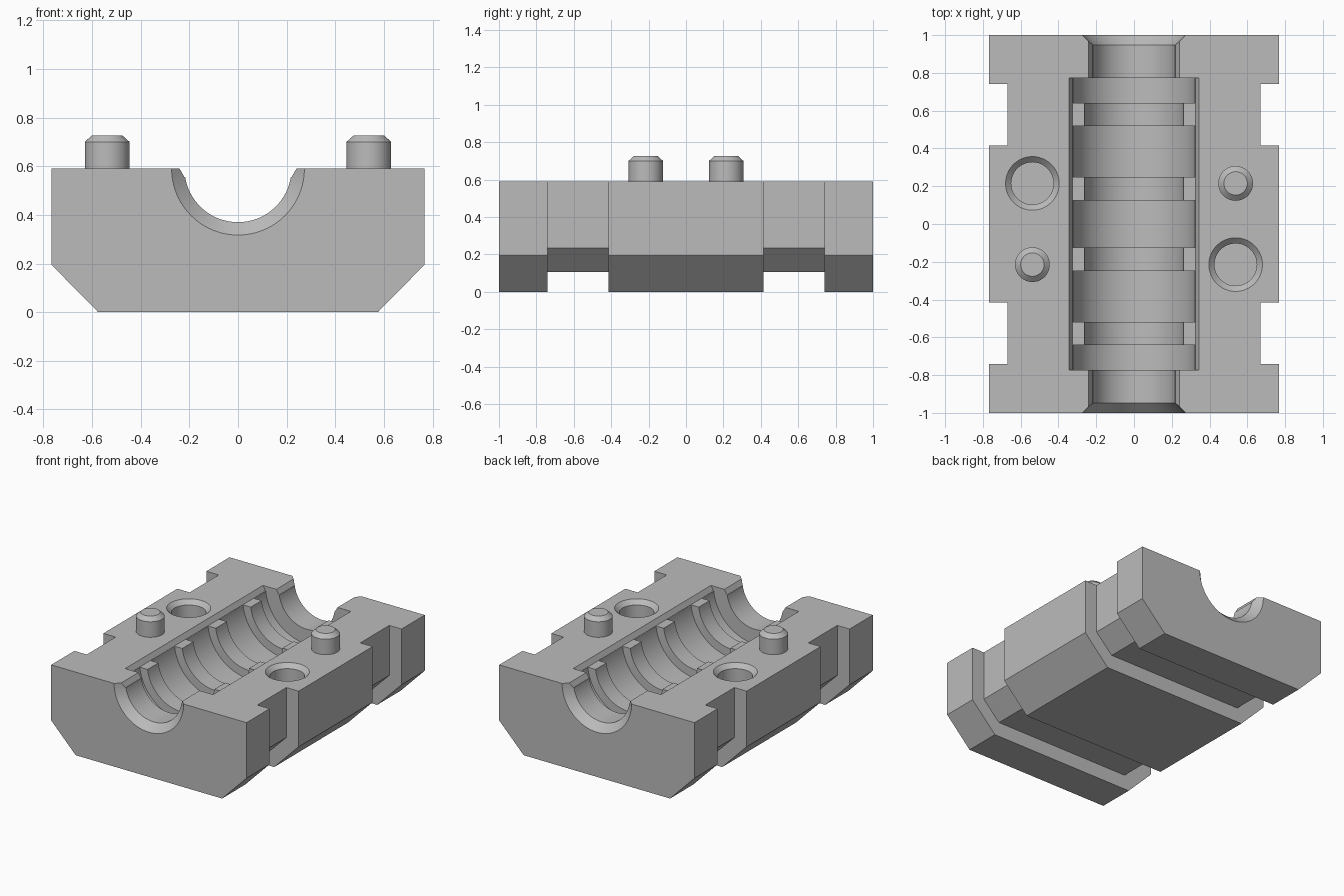
import bpy, bmesh, math
from mathutils import Matrix

old = bpy.data.objects.get("Cube")
if old:
    bpy.data.objects.remove(old, do_unlink=True)

TOP = 0.59

grey = bpy.data.materials.new("plain grey")
grey.use_nodes = True
colour = (0.5, 0.5, 0.5, 1)
grey.diffuse_color = colour
grey.node_tree.nodes["Principled BSDF"].inputs["Base Color"].default_value = colour


def finish(name, bm):
    bmesh.ops.recalc_face_normals(bm, faces=bm.faces)
    mesh = bpy.data.meshes.new(name)
    bm.to_mesh(mesh)
    bm.free()
    mesh.materials.append(grey)
    ob = bpy.data.objects.new(name, mesh)
    bpy.context.collection.objects.link(ob)
    return ob


def prism(name, half, y0, y1):
    """Extrude a left-right symmetric (x, z) profile along y."""
    pts = half + [(-x, z) for x, z in reversed(half)]
    bm = bmesh.new()
    face = bm.faces.new([bm.verts.new((x, y0, z)) for x, z in pts])
    out = bmesh.ops.extrude_face_region(bm, geom=[face])["geom"]
    verts = [g for g in out if isinstance(g, bmesh.types.BMVert)]
    bmesh.ops.translate(bm, verts=verts, vec=(0, y1 - y0, 0))
    return finish(name, bm)


def lathe(name, profile, matrix, n=64):
    """Closed turned solid from (height, radius) pairs about local z."""
    bm = bmesh.new()
    rings = [[bm.verts.new((r * math.cos(math.tau * i / n), r * math.sin(math.tau * i / n), h))
              for i in range(n)] for h, r in profile]
    for a, b in zip(rings, rings[1:]):
        for i in range(n):
            j = (i + 1) % n
            bm.faces.new((a[i], a[j], b[j], b[i]))
    bm.faces.new(rings[0])
    bm.faces.new(rings[-1])
    bm.transform(matrix)
    return finish(name, bm)


def combine(target, tool, operation):
    """Boolean the tool into the target and discard the tool."""
    mod = target.modifiers.new("combine", "BOOLEAN")
    mod.object, mod.operation, mod.solver = tool, operation, "EXACT"
    deps = bpy.context.evaluated_depsgraph_get()
    mesh = bpy.data.meshes.new_from_object(target.evaluated_get(deps))
    target.modifiers.clear()
    target.data = mesh
    bpy.data.objects.remove(tool, do_unlink=True)


# Block: a slimmer core with three full-size slabs, leaving two strap grooves
core = [(0.54, 0.105), (0.67, 0.235), (0.67, TOP)]
slab = [(0.575, 0), (0.767, 0.195), (0.767, TOP)]
block = prism("block", core, -0.9, 0.9)
for y0, y1 in ((-1, -0.74), (-0.415, 0.415), (0.74, 1)):
    combine(block, prism("slab", slab, y0, y1), "UNION")

# Stepped bore: flared ends, wide chamber and four ribs
half_bore = [(0.125, 0.325), (0.125, 0.265), (0.25, 0.265), (0.25, 0.325),
             (0.518, 0.325), (0.518, 0.265), (0.64, 0.265), (0.64, 0.325),
             (0.773, 0.325), (0.773, 0.22), (0.947, 0.22), (1.05, 0.323)]
bore = [(-y, r) for y, r in reversed(half_bore)] + half_bore
along_y = Matrix.Translation((0, 0, TOP)) @ Matrix.Rotation(-math.pi / 2, 4, "X")
combine(block, lathe("bore_cutter", bore, along_y, 96), "DIFFERENCE")

# Bevelled rims of the bore, which also lower the rib ends
for x, y in ((0.22, 1.1), (0.325, 0.773)):
    rim = [(x, TOP - 0.035), (x + 0.02, TOP), (x + 0.02, TOP + 0.1)]
    combine(block, prism("rim_cutter", rim, -y, y), "DIFFERENCE")

# Alignment sockets and pins on opposite corners
socket = [(-0.16, 0.112), (-0.03, 0.112), (0, 0.142), (0.05, 0.142)]
pin = [(-0.02, 0.092), (0.11, 0.092), (0.137, 0.062)]
pins = []
for s, side in ((1, "left"), (-1, "right")):
    combine(block, lathe("socket_cutter", socket,
                         Matrix.Translation((s * 0.538, -s * 0.215, TOP))), "DIFFERENCE")
    pins.append(lathe(side + "_pin", pin,
                      Matrix.Translation((s * 0.538, s * 0.215, TOP))))

# Smooth the round surfaces, keep edges sharp
bpy.ops.object.select_all(action="DESELECT")
for ob in [block] + pins:
    ob.select_set(True)
bpy.context.view_layer.objects.active = block
bpy.ops.object.shade_smooth_by_angle(angle=math.radians(20))
